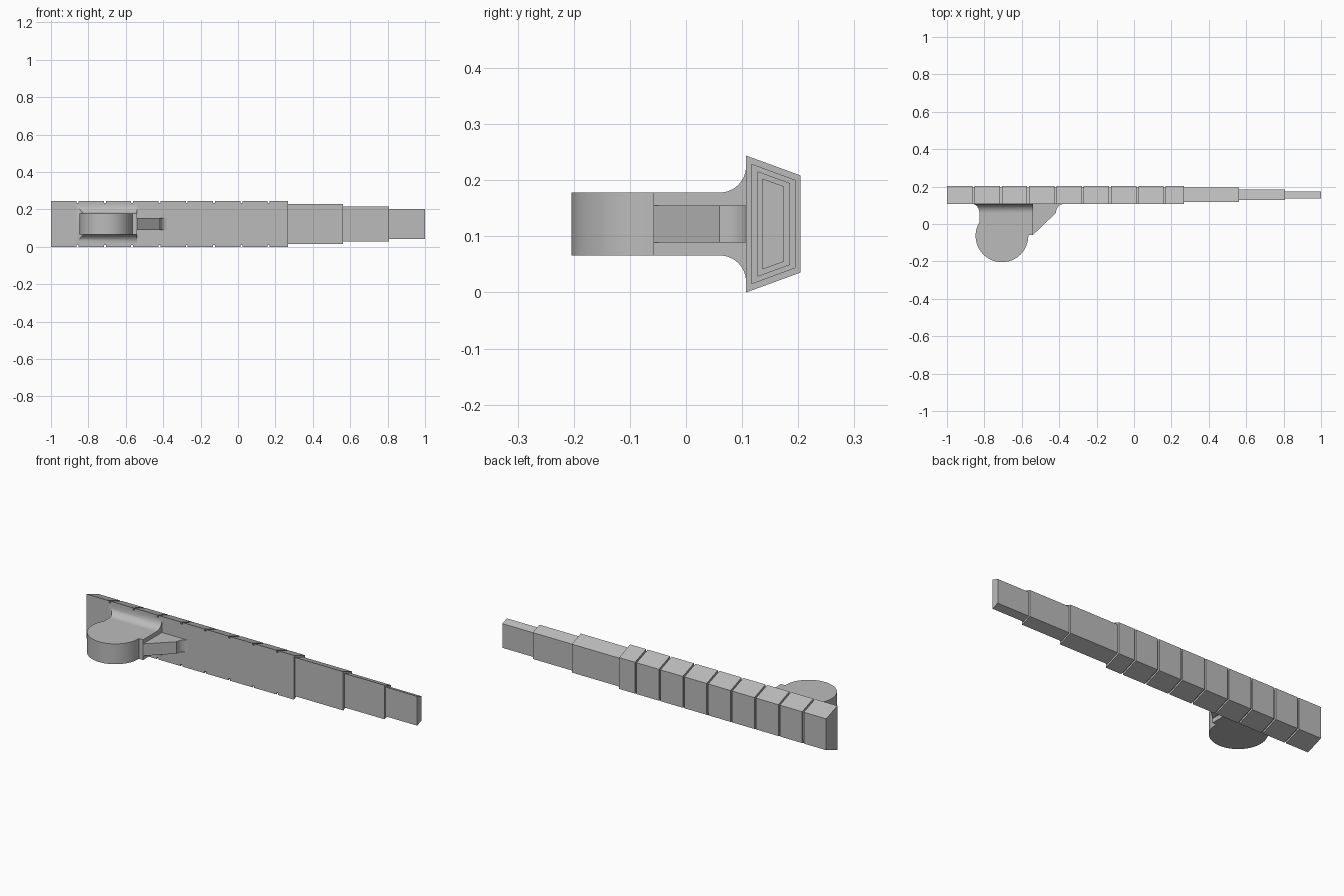
import bpy
import bmesh
from math import sin, cos, pi, radians

cube = bpy.data.objects.get("Cube")
if cube:
    bpy.data.objects.remove(cube, do_unlink=True)

grey = bpy.data.materials.new("plain grey")
grey.use_nodes = True
grey.diffuse_color = (0.5, 0.5, 0.5, 1)
grey.node_tree.nodes["Principled BSDF"].inputs["Base Color"].default_value = grey.diffuse_color

MID = 0.122    # height of the centre line
FRONT = 0.107  # front plane of the blade


def loft(name, rings, smooth=False):
    """Bridge rings of equal point count and cap both ends."""
    bm = bmesh.new()
    loops = [[bm.verts.new(p) for p in ring] for ring in rings]
    for a, b in zip(loops, loops[1:]):
        for i in range(len(a)):
            j = (i + 1) % len(a)
            bm.faces.new((a[i], a[j], b[j], b[i]))
    bm.faces.new(loops[0])
    bm.faces.new(loops[-1])
    bmesh.ops.recalc_face_normals(bm, faces=bm.faces)
    mesh = bpy.data.meshes.new(name)
    bm.to_mesh(mesh)
    bm.free()
    mesh.materials.append(grey)
    obj = bpy.data.objects.new(name, mesh)
    bpy.context.collection.objects.link(obj)
    if smooth:
        bpy.ops.object.select_all(action="DESELECT")
        obj.select_set(True)
        bpy.context.view_layer.objects.active = obj
        bpy.ops.object.shade_smooth_by_angle(angle=radians(30))
    return obj


def trapezoid(x, y0, y1, half):
    """Cross-section whose height narrows towards the back."""
    back = half - 0.365 * (y1 - y0)
    return [(x, y0, MID - half), (x, y1, MID - back),
            (x, y1, MID + back), (x, y0, MID + half)]


def prism(name, outline, half, smooth=False):
    """Plan outline extruded evenly about the centre line."""
    return loft(name, [[(x, y, MID + s * half) for x, y in outline] for s in (-1, 1)], smooth)


# Main blade with narrow grooves round the top, back and bottom
full = (FRONT, 0.204, 0.122)
cut = (FRONT, 0.195, 0.111)
rings = [trapezoid(-1, *full)]
for i in range(8):
    x = -0.858 + i * 0.146
    for dx, section in ((-0.005, full), (-0.005, cut), (0.005, cut), (0.005, full)):
        rings.append(trapezoid(x + dx, *section))
rings.append(trapezoid(0.266, *full))
loft("grooved_blade", rings)

# Telescoping tip stages, each set in from the one before
stages = [(0.266, 0.561, 0.117, 0.195, 0.107),
          (0.561, 0.807, 0.127, 0.185, 0.094),
          (0.807, 1.0, 0.136, 0.175, 0.081)]
for n, (x0, x1, y0, y1, half) in enumerate(stages, 1):
    loft(f"tip_stage_{n}", [trapezoid(x, y0, y1, half) for x in (x0, x1)])

# Round knob running into a straight neck
CX, CY, R = -0.706, -0.063, 0.141
NECK_L, NECK_R, NECK_Y, KNOB_HALF = -0.827, -0.54, 0.06, 0.056
arc = [radians(2 - 214 * i / 56) for i in range(57)]
outline = [(CX + R * cos(a), CY + R * sin(a)) for a in arc]
outline += [(NECK_L, 0.025), (NECK_L, NECK_Y), (NECK_R, NECK_Y), (NECK_R, -0.058)]
prism("knob", outline, KNOB_HALF, True)

# Concave flare joining the neck to the blade
rings = []
for i in range(13):
    a = i / 12 * pi / 2
    grow = 1 - cos(a)
    y = NECK_Y + (FRONT - NECK_Y) * sin(a)
    left, half = NECK_L - 0.039 * grow, KNOB_HALF + 0.047 * grow
    rings.append([(left, y, MID - half), (NECK_R, y, MID - half),
                  (NECK_R, y, MID + half), (left, y, MID + half)])
loft("neck_flare", rings, True)

# Slanted side brace with a curved foot
foot = [(-0.377 - 0.04 * cos(t), FRONT - 0.047 * (1 - sin(t)))
        for t in (i / 8 * pi / 2 for i in range(9))]
prism("side_brace", [(-0.545, -0.058), (-0.54, -0.058)] + foot + [(-0.545, FRONT)], 0.033, True)
